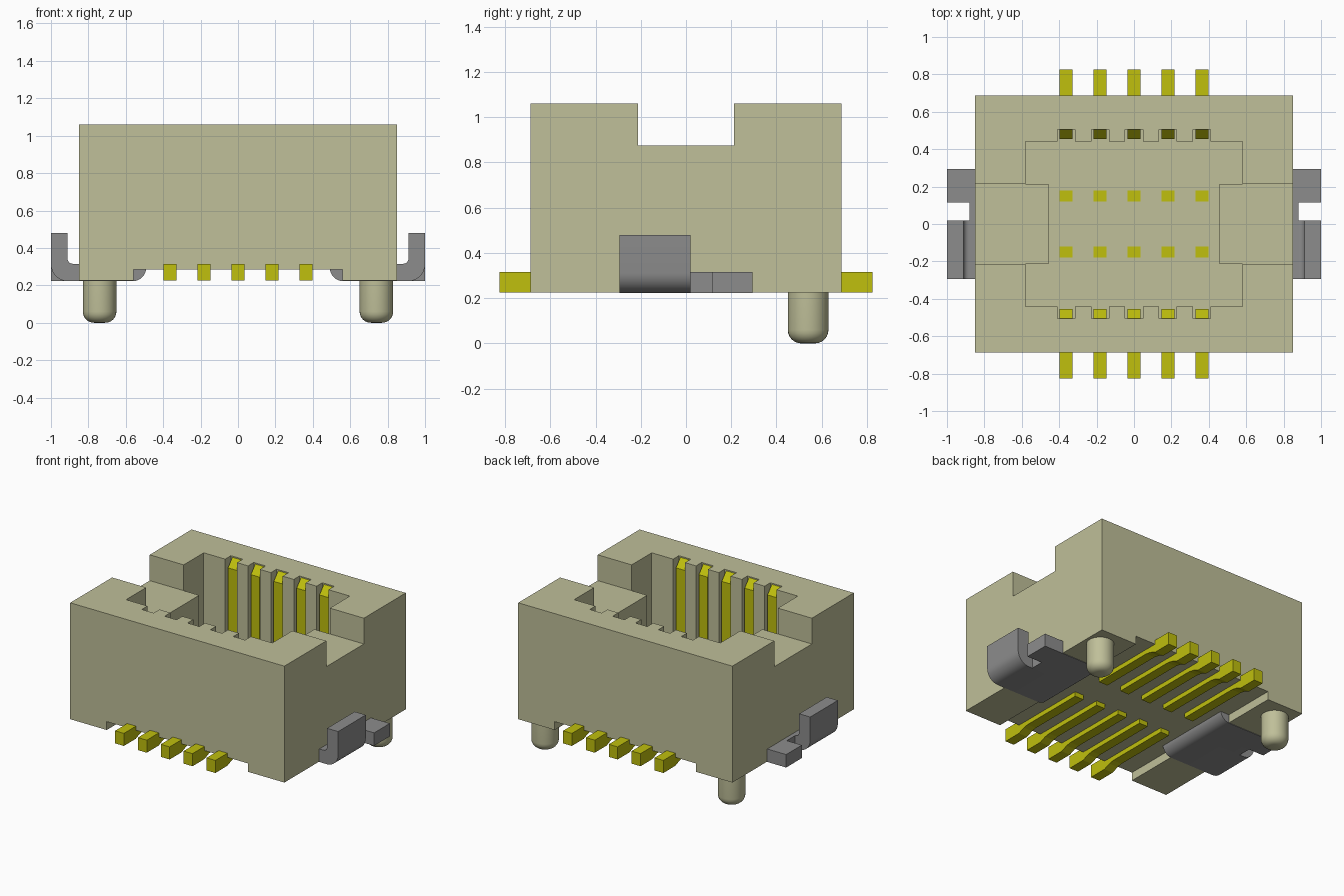
import bpy, bmesh, math

cube = bpy.data.objects.get("Cube")
if cube:
    bpy.data.objects.remove(cube, do_unlink=True)


def material(name, rgb):
    m = bpy.data.materials.new(name)
    m.use_nodes = True
    m.diffuse_color = (*rgb, 1)
    m.node_tree.nodes["Principled BSDF"].inputs["Base Color"].default_value = (*rgb, 1)
    return m


BEIGE = material("beige plastic", (0.523, 0.523, 0.319))
GOLD = material("yellow contact metal", (0.523, 0.523, 0.004))
GREY = material("grey tab metal", (0.264, 0.264, 0.264))

# How a 2D outline point plus a depth becomes a 3D point, by extrusion axis
PLACE = {
    "x": lambda a, b, d: (d, a, b),
    "y": lambda a, b, d: (a, d, b),
    "z": lambda a, b, d: (a, b, d),
}


def add_prism(bm, outline, axis, lo, hi):
    put = PLACE[axis]
    low = [bm.verts.new(put(a, b, lo)) for a, b in outline]
    high = [bm.verts.new(put(a, b, hi)) for a, b in outline]
    bm.faces.new(low)
    bm.faces.new(high)
    n = len(outline)
    for i in range(n):
        j = (i + 1) % n
        bm.faces.new((low[i], low[j], high[j], high[i]))


def finish(name, bm, mat, smooth=False):
    bmesh.ops.recalc_face_normals(bm, faces=bm.faces)
    mesh = bpy.data.meshes.new(name)
    bm.to_mesh(mesh)
    bm.free()
    mesh.materials.append(mat)
    ob = bpy.data.objects.new(name, mesh)
    bpy.context.collection.objects.link(ob)
    bpy.ops.object.select_all(action="DESELECT")
    ob.select_set(True)
    bpy.context.view_layer.objects.active = ob
    if smooth:
        bpy.ops.object.shade_smooth_by_angle(angle=math.radians(35))
    return ob


def prism(name, outline, axis, lo, hi, mat):
    bm = bmesh.new()
    add_prism(bm, outline, axis, lo, hi)
    return finish(name, bm, mat)


def arc(cx, cz, r, start, end, steps=8):
    angles = [math.radians(start + (end - start) * i / steps) for i in range(steps + 1)]
    return [(cx + r * math.cos(t), cz + r * math.sin(t)) for t in angles]


def cut(target, cutter):
    cutter.hide_render = True
    mod = target.modifiers.new("cut", "BOOLEAN")
    mod.operation = "DIFFERENCE"
    mod.solver = "EXACT"
    mod.object = cutter
    bpy.context.view_layer.objects.active = target
    bpy.ops.object.modifier_apply(modifier=mod.name)
    bpy.data.objects.remove(cutter, do_unlink=True)


BASE, TOP, FLOOR = 0.225, 1.06, 0.40
COLUMNS = [-0.363 + 0.1815 * i for i in range(5)]

# Housing block with a shallow channel along the underside
housing = prism("housing", [(-0.85, BASE), (-0.56, BASE), (-0.56, 0.285), (0.56, 0.285),
                            (0.56, BASE), (0.85, BASE), (0.85, TOP), (-0.85, TOP)],
                "y", -0.688, 0.688, BEIGE)

# Cavity with contact grooves in both long walls and a block at each end
half = [(-0.457, 0.213), (-0.58, 0.213), (-0.58, 0.44)]
for x in COLUMNS:
    half += [(x - 0.047, 0.44), (x - 0.047, 0.505), (x + 0.047, 0.505), (x + 0.047, 0.44)]
half += [(0.58, 0.44), (0.58, 0.213), (0.457, 0.213)]
outline = half + [(-x, -y) for x, y in half]
cut(housing, prism("cavity_cutter", outline, "z", FLOOR, 1.5, BEIGE))

# Notch across both end walls
cut(housing, prism("notch_cutter", [(-0.213, 0.875), (0.213, 0.875), (0.213, 1.6), (-0.213, 1.6)],
                   "x", -1.2, 1.2, BEIGE))

# Contacts: solder tail, raised strip, inner prong and wall blade
contact = [(0.825, BASE), (0.825, 0.315), (0.508, 0.315), (0.508, 1.055), (0.455, 0.995),
           (0.455, 0.34), (0.18, 0.34), (0.18, FLOOR + 0.004), (0.12, FLOOR + 0.004),
           (0.12, 0.252), (0.60, 0.252), (0.64, 0.245), (0.69, BASE)]
for side, row in ((-1, "front"), (1, "back")):
    for i, x in enumerate(COLUMNS):
        prism(f"{row}_contact_{i + 1}", [(side * y, z) for y, z in contact],
              "x", x - 0.035, x + 0.035, GOLD)

# Side tabs: flat foot, slotted middle and upturned front part
T = 0.222
inner_end = [(0.49, 0.315)] + arc(0.565, 0.297, 0.075, 180, 270)
foot = inner_end + [(1.0, T), (1.0, 0.315)]
middle = inner_end + [(0.88, T), (0.88, 0.315)]
upturn = inner_end + arc(0.91, T + 0.09, 0.09, 270, 360) + [(1.0, 0.48), (0.912, 0.48)] \
    + arc(0.882, 0.345, 0.03, 0, -90, 5)
for side, word in ((1, "left"), (-1, "right")):
    bm = bmesh.new()
    for shape, lo, hi in ((foot, 0.115, 0.293), (middle, 0.02, 0.115), (upturn, -0.293, 0.02)):
        add_prism(bm, [(side * x, z) for x, z in shape], "y", lo, hi)
    finish(f"{word}_solder_tab", bm, GREY, True)

# Locating pegs with rounded tips, spun from a profile
for side, word in ((1, "left"), (-1, "right")):
    bm = bmesh.new()
    pts = [(0, 0)] + arc(0.03, 0.06, 0.06, 270, 360, 6) + [(0.09, 0.26), (0, 0.26)]
    vs = [bm.verts.new((side * 0.74 + r, 0.54, z)) for r, z in pts]
    edges = [bm.edges.new(pair) for pair in zip(vs, vs[1:])]
    bmesh.ops.spin(bm, geom=vs + edges, cent=(side * 0.74, 0.54, 0), axis=(0, 0, 1),
                   angle=math.tau, steps=32)
    bmesh.ops.remove_doubles(bm, verts=bm.verts, dist=0.0005)
    finish(f"{word}_locating_peg", bm, BEIGE, True)
